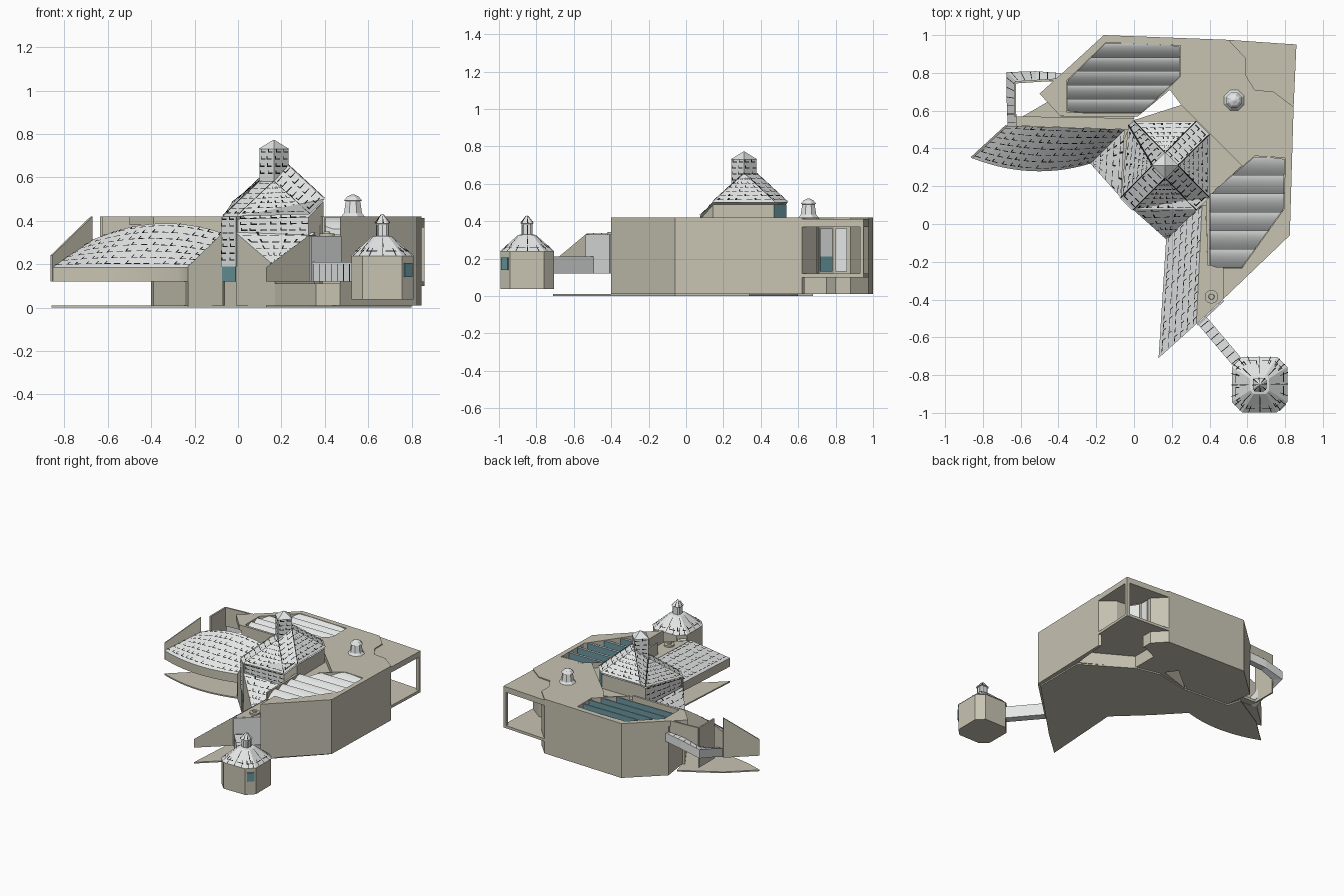
import bpy, bmesh, math, random
from mathutils import Vector

if "Cube" in bpy.data.objects:
    bpy.data.objects.remove(bpy.data.objects["Cube"])
random.seed(4)

def material(name, rgb):
    m = bpy.data.materials.new(name)
    m.diffuse_color = (*rgb, 1)
    m.use_nodes = True
    m.node_tree.nodes["Principled BSDF"].inputs["Base Color"].default_value = m.diffuse_color
    return m

STONE = material("warm stone", (0.575, 0.55, 0.45))
SHINGLE = material("pale shingle", (0.80, 0.825, 0.81))
GLASS = material("teal glass", (0.14, 0.31, 0.345))
JOINT = material("dark joint", (0.01, 0.01, 0.01))

def build(name, verts, faces, mats, rule=None, smooth=None):
    """Mesh object; rule(normal, centre) picks the material slot of each face."""
    bm = bmesh.new()
    vs = [bm.verts.new(v) for v in verts]
    for f in faces:
        bm.faces.new([vs[i] for i in f])
    bmesh.ops.remove_doubles(bm, verts=bm.verts, dist=1e-5)
    bmesh.ops.recalc_face_normals(bm, faces=bm.faces)
    bm.normal_update()
    for f in bm.faces:
        f.material_index = rule(f.normal, f.calc_center_median()) if rule else 0
    me = bpy.data.meshes.new(name)
    bm.to_mesh(me)
    bm.free()
    for m in mats:
        me.materials.append(m)
    ob = bpy.data.objects.new(name, me)
    bpy.context.collection.objects.link(ob)
    if smooth:
        bpy.context.view_layer.objects.active = ob
        ob.select_set(True)
        bpy.ops.object.shade_smooth_by_angle(angle=math.radians(smooth))
        ob.select_set(False)
    return ob

def loft(name, rings, mats=(STONE,), rule=None, smooth=None):
    """Closed solid through rings that have equal point counts."""
    n = len(rings[0])
    verts = [p for r in rings for p in r]
    faces = [tuple(range(n)), tuple(range(len(verts) - n, len(verts)))]
    for k in range(0, len(verts) - n, n):
        faces += [(k + i, k + (i + 1) % n, k + n + (i + 1) % n, k + n + i) for i in range(n)]
    return build(name, verts, faces, mats, rule, smooth)

def prism(name, pts, z0, z1, mats=(STONE,), rule=None):
    tops = z1 if isinstance(z1, list) else [z1] * len(pts)
    return loft(name, [[(x, y, z0) for x, y in pts], [(x, y, z) for (x, y), z in zip(pts, tops)]], mats, rule)

def wall(name, a, b, z0, z1, t=0.012, mat=STONE):
    """Upright plate from a to b; z1 may be a pair of end heights."""
    h = z1 if isinstance(z1, tuple) else (z1, z1)
    a, b = Vector(a), Vector(b)
    n = (b - a).orthogonal().normalized() * t / 2
    return prism(name, [tuple(p) for p in (a + n, b + n, b - n, a - n)], z0, [h[0], h[1], h[1], h[0]], (mat,))

def turned(name, c, profile, mats, n=8):
    ang = [math.tau * (i + .5) / n for i in range(n)]
    return loft(name, [[(c[0] + r * math.cos(a), c[1] + r * math.sin(a), z) for a in ang] for r, z in profile], mats)

dashes = []
CX, CY = .165, .31

def shingles(a, b, c, d, rows, cols, ribs=False):
    """Joint marks over a patch with lower edge a-b, upper edge d-c: staggered, or upright ribs."""
    a, b, c, d = map(Vector, (a, b, c, d))
    wide, tall = ((b - a).length + (c - d).length) / 2, ((d - a).length + (c - b).length) / 2
    nrm = (b - a + c - d).cross(d - a + c - b).normalized()
    if nrm.z < -.05 or (abs(nrm.z) <= .05 and nrm.dot(a - Vector((CX, CY, a.z))) < 0):
        nrm = -nrm
    for r, k in ((r, k) for r in range(rows) for k in range(cols)):
        u, v = (k + random.uniform(.05, .3)) / cols, (r + .5) / rows
        marks = ((.65 / cols, .0055 / tall), (.0055 / wide, .5 / rows))[:random.choice((1, 2, 2))]
        if ribs:
            u, v, marks = (k + .5) / cols, r / rows, ((.004 / wide, .9 / rows),)
        for du, dv in marks:
            u1, v1 = min(u + du, 1), min(v + dv, 1)
            dashes.append([a.lerp(b, s).lerp(d.lerp(c, s), t) + nrm * .003
                           for s, t in ((u, v), (u1, v), (u1, v1), (u, v1))])

def carve(target, pts, z0, z1):
    cut = prism("cutter", pts, z0, z1)
    mod = target.modifiers.new("cut", 'BOOLEAN')
    mod.object, mod.operation, mod.solver = cut, 'DIFFERENCE', 'EXACT'
    bpy.context.view_layer.objects.active = target
    bpy.ops.object.modifier_apply(modifier=mod.name)
    bpy.data.objects.remove(cut)

# Main building with a cut-away corner terrace, open underneath
JAG = [(.50, .975), (.59, .88), (.59, .79), (.64, .71), (.74, .70), (.845, .62)]
body = prism("main_building", [(-.16, 1), *JAG, (.825, -.06), (.47, -.40), (.47, -.222), (.39, -.22), (.38, .13),
             (.57, .31), (.25, .63), (.19, .71), (.02, .57), (-.37, .57), (-.40, .78)], .01, .42)
carve(body, [(.58, .81), (.45, .75), (.45, .55), (.80, .35), (.825, .61), (.83, .66), (.74, .73), (.64, .74)], -.1, .10)
prism("roof_tip", [(-.40, .781), (-.50, .69), (-.39, .571), (-.37, .571)], .38, .42)
prism("terrace_roof", JAG + [(.86, .95)], .37, .412)
prism("terrace_floor", JAG + [(.86, .95)], .10, .12)
prism("corner_post", [(.835, .93), (.86, .93), (.86, .95), (.835, .952)], .11, .38)
wall("terrace_panel", (.598, .80), (.598, .86), .13, .36, .008, SHINGLE)
wall("terrace_glass", (.602, .78), (.642, .718), .13, .21, .008, GLASS)
wall("terrace_upper_panel", (.602, .78), (.642, .718), .21, .36, .008, SHINGLE)
# Lower roofs between the wings, courtyard and plinths
prism("low_roof", [(.36, .10), (.33, -.53), (.47, -.40), (.47, -.222), (.39, -.22), (.38, .1)], .12, .33)
wall("low_roof_cladding", (.335, -.535), (.475, -.405), .12, .33, .008, SHINGLE)
prism("courtyard", [(.38, .13), (.57, .31), (.25, .63), (.0, .55)], .01, .38)
prism("west_plinth", [(-.39, .57), (-.24, .33), (-.05, .45), (0, .57)], .01, .12)
prism("south_plinth", [(.17, -.08), (.36, -.40), (.47, -.40), (.42, .1), (.36, .1)], .01, .11)
turned("roof_vent_ring", (.41, -.385), [(.036, .32), (.036, .342), (.016, .342), (.014, .35), (.002, .35)], (STONE,), 16)

# Sunken saw-tooth skylights
def span(poly, y):
    xs = [x0 + (x1 - x0) * (y - y0) / (y1 - y0) for (x0, y0), (x1, y1) in zip(poly, poly[1:] + poly[:1])
          if min(y0, y1) <= y <= max(y0, y1) and abs(y1 - y0) > 1e-6]
    return min(xs) + .003, max(xs) - .003

def skylight(name, poly, bands):
    carve(body, poly, .34, .5)
    top, low = max(p[1] for p in poly) - .004, min(p[1] for p in poly) + .004
    for k in range(bands):
        rings = []
        for s in range(9):
            y = top - (top - low) / bands * (k + s / 8)
            (x0, x1), z = span(poly, y), .418 - .055 * (s / 8) ** 1.7
            rings.append([(x0, y, .335), (x1, y, .335), (x1, y, z), (x0, y, z)])
        loft(f"{name}_tooth_{k}", rings, (SHINGLE, GLASS), lambda n, c: int(n.y > .95), 30)

skylight("north_skylight", [(-.15, .96), (.245, .945), (.245, .78), (.04, .585), (-.355, .59), (-.355, .76)], 5)
skylight("east_skylight", [(.64, .36), (.80, .35), (.795, .08), (.57, -.235), (.40, -.23), (.40, .16)], 6)
# Wings with pitched shingle roofs
N, west = 14, []
for i in range(N + 1):
    t = i / N
    b = 4 * t * (1 - t)
    xo, yo, xi, yi = -.86 + .63 * t, .35 - .03 * t - .055 * b, -.675 + .625 * t, .52 - .02 * t
    west.append([(xo, yo, .12), (xo, yo, .185), (xi, yi, .31 + .025 * t + .065 * b), (xi, yi, .12)])
loft("west_wing", west, (STONE, SHINGLE), lambda n, c: int(n.z > .2), 30)
for p, q in zip(west, west[1:]):
    shingles(p[1], q[1], q[2], p[2], 7, 1)
south = [[(xo, yo, .12), (xo, yo, .185), (xi, yi, .335), (xi, yi, .12)]
         for xo, yo, xi, yi in ((.17, -.08, .36, .10), (.13, -.71, .33, -.53))]
loft("south_wing", south, (STONE, SHINGLE), lambda n, c: int(n.z > .2))
shingles(south[0][1], south[1][1], south[1][2], south[0][2], 6, 14)
wall("west_fin", (-.86, .35), (-.675, .52), .12, (.24, .42))
wall("west_screen_side", (-.63, .57), (-.63, .75), .12, .42)
wall("west_screen_back", (-.63, .75), (-.40, .765), .28, .42)
prism("west_ledge", [(-.63, .57), (-.63, .52), (-.02, .50), (.0, .56)], .121, .14)
prism("ground_sheet", [*[r[0][:2] for r in west], (-.07, .15), (-.01, .09), (.17, -.08), (.13, -.71), (.33, -.53),
      (.47, -.39), (.8, -.06), (.8, .34), (.45, .56), (.27, .60), (0, .55), (-.37, .575), (-.4, .68), (-.675, .52)], 0, .01)
# Central hall: chamfered square, steep roof meeting a diamond-shaped lantern
PLAN = [(.235, .165), (.165, .235), (-.165, .235), (-.195, .215), (-.235, -.17), (-.17, -.235), (.165, -.235), (.235, -.17)]
EAVE = [.50, .50, .50, .48, .42, .42, .43, .50]
TIPS = [(1, 0), (0, 1), (0, 1), (-1, 0), (-1, 0), (0, -1), (0, -1), (1, 0)]

def ring(zs, k=.97):
    return [(CX + u * k, CY + v * k, z) for (u, v), z in zip(PLAN, zs)]

def diamond(z, r=.067):
    return [(CX + u * r, CY + v * r, z) for u, v in TIPS[::2]]

low, front, lantern = ring(EAVE, 1), ring(EAVE), [diamond(.55), diamond(.73)]
high = [(CX + u * .067, CY + v * .067, .655 if u + v > 0 else .58) for u, v in TIPS]
loft("hall_walls", [ring([.01] * 8), ring([.335] * 8), ring([z - .012 for z in EAVE]), ring([.40] * 8, .6)],
     (STONE, SHINGLE, GLASS),
     lambda n, c: (2 if n.x > .3 and n.y > .3 else 1 if n.x + n.y < -.5 else 0) if c.z > .34 else 0)
loft("hall_roof", [low, high], (SHINGLE,))
for i in range(8):
    j = (i + 1) % 8
    narrow = (Vector(low[i]) - Vector(low[j])).length < .15
    shingles(low[i], low[j], high[j], high[i], 7, 2 if narrow else 6)
    a, b = Vector(low[i]) + Vector((0, 0, .004)), Vector(high[i]) + Vector((0, 0, .004))
    side = (b - a).cross(Vector((0, 0, 1))).normalized() * .003
    dashes.append([a - side, a + side, b + side, b - side])
for i, j in ((5, 6), (4, 3)):
    shingles((*front[i][:2], .34), (*front[j][:2], .34), front[j], front[i], 3, 7)
loft("lantern", lantern, (SHINGLE,))
loft("lantern_cap", [diamond(.73, .072), diamond(.772, .004)], (SHINGLE,))
for i in range(4):
    j = (i + 1) % 4
    shingles((*lantern[0][i][:2], .6), (*lantern[0][j][:2], .6), lantern[1][j], lantern[1][i], 4, 2)
# Flared aprons on both sides of the entrance
for name, pts in (("south_apron", [(.17, -.08), (-.01, .08), (.355, .095)]),
                  ("west_apron", [(-.23, .32), (-.07, .14), (-.05, .50)])):
    prism(name, pts, .01, [.19, .345, .345], (STONE, SHINGLE), lambda n, c: int(n.z > .3))
    p = [(*q, z) for q, z in zip(pts, (.19, .345, .345))]
    shingles(p[0], p[0], p[2], p[1], 5, 5)
wall("entrance_cladding", (-.075, .142), (-.007, .074), .19, .42, .008, SHINGLE)
shingles((-.078, .139, .2), (-.010, .071, .2), (-.010, .071, .42), (-.078, .139, .42), 7, 2)
wall("entrance_glass", (-.072, .143), (-.008, .079), .12, .19, .008, GLASS)
# Detached chamfered turret with its covered bridge
def chamfered(h, z, x=.665, y=-.85):
    k = h * .63
    return [(x + u, y + v, z) for u, v in ((h, -k), (h, k), (k, h), (-k, h), (-h, k), (-h, -k), (-k, -h), (k, -h))]

loft("turret_body", [chamfered(.143, .038), chamfered(.143, .24)])
roof = [chamfered(h, z) for h, z in ((.147, .238), (.105, .275), (.05, .325), (.029, .33), (.029, .385), (.036, .388), (.003, .43))]
loft("turret_roof", roof, (SHINGLE,))
for i in range(8):
    j = (i + 1) % 8
    for k, cols in ((0, 2 + (i + 1) % 2), (1, 1), (3, 1), (5, 1)):
        shingles(roof[k][i], roof[k][j], roof[k + 1][j], roof[k + 1][i], 1, cols, True)
    shingles(roof[0][i], roof[0][j], roof[1][j], roof[1][i], 1, 2)
wall("turret_window", (.766, -.986), (.801, -.951), .14, .205, .012, GLASS)
wall("turret_bridge", (.36, -.51), (.58, -.77), .12, .21, .06, SHINGLE)
for a, b, z in (((.337, -.529), (.383, -.491), .21), ((.336, -.530), (.336, -.530), .12), ((.384, -.490), (.384, -.490), .12)):
    shingles((*a, z), (a[0] + .22, a[1] - .26, z), (b[0] + .22, b[1] - .26, .21), (*b, .21), 1, 8, True)
# Covered ramp behind the west wing
path = [(-.39, .775, .27), (-.52, .785, .255), (-.65, .78, .22), (-.65, .65, .17), (-.645, .52, .12)]
offs = [(0, .024), (0, .024), (-.024, .024), (-.024, 0), (-.024, 0)]
ramp = [[(x - a, y - b, z), (x + a, y + b, z), (x + a, y + b, z + .065), (x - a, y - b, z + .065)]
        for (x, y, z), (a, b) in zip(path, offs)]
loft("ramp", ramp, (SHINGLE,))
for p, q in zip(ramp, ramp[1:]):
    shingles(p[2], q[2], q[3], p[3], 1, 3, True)
# Vent turret on the flat roof
turned("roof_vent", (.53, .655), [(.058, .42), (.045, .435), (.036, .49), (.045, .493), (.03, .51), (.004, .522)], (SHINGLE,))
# Shingle joints as thin plates
me = bpy.data.meshes.new("shingle_joints")
me.from_pydata([v for q in dashes for v in q], [], [tuple(range(i, i + 4)) for i in range(0, 4 * len(dashes), 4)])
me.materials.append(JOINT)
bpy.context.collection.objects.link(bpy.data.objects.new("shingle_joints", me))
